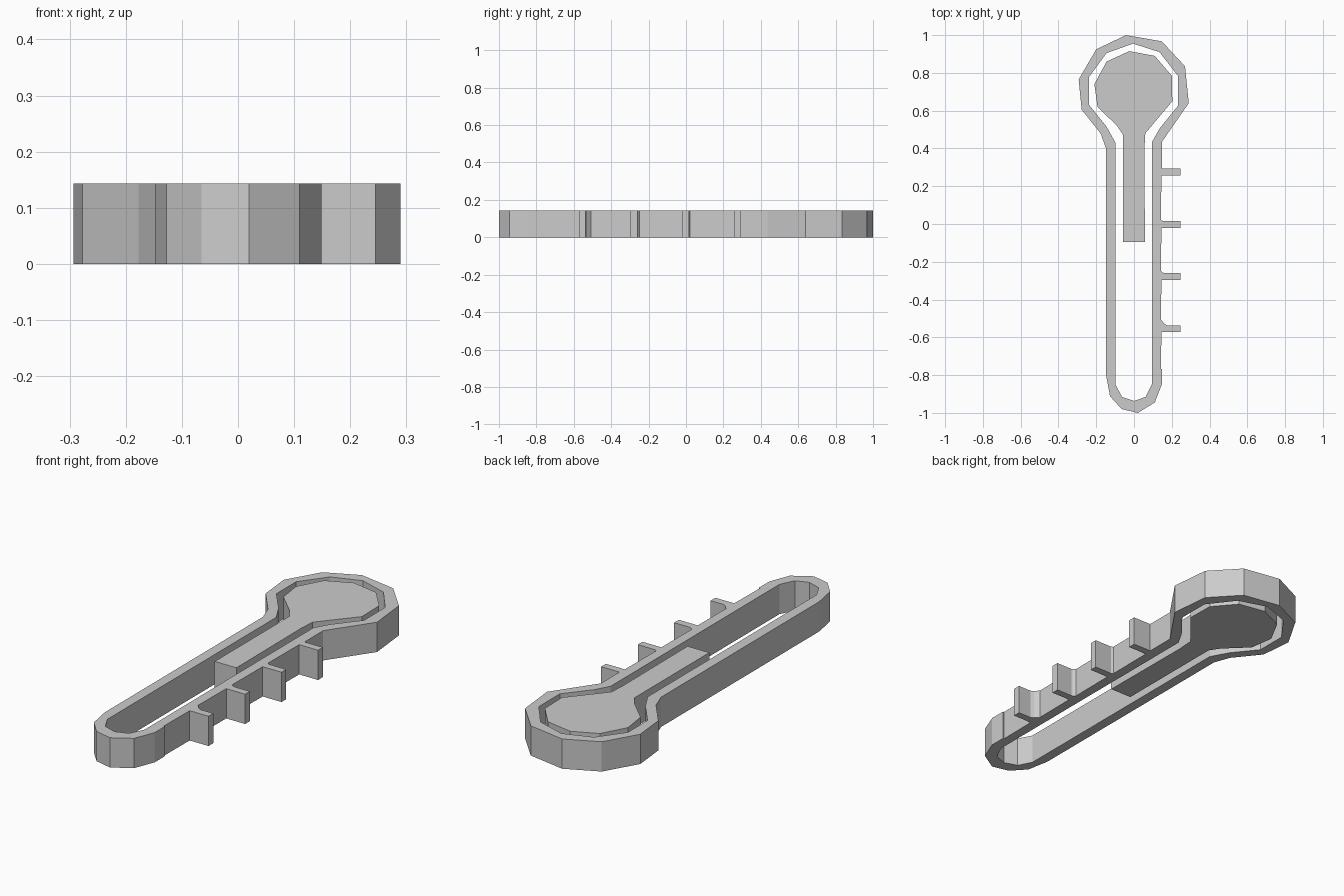
import bpy

HEIGHT = 0.143


def plate(name, *loops):
    """Extrude closed 2D loops into a flat-sided plate; inner loops become holes."""
    curve = bpy.data.curves.new(name, 'CURVE')
    curve.dimensions = '2D'
    curve.fill_mode = 'BOTH'
    curve.extrude = HEIGHT / 2
    for pts in loops:
        spline = curve.splines.new('POLY')
        spline.points.add(len(pts) - 1)
        for p, (x, y) in zip(spline.points, pts):
            p.co = (x, y, 0, 1)
        spline.use_cyclic_u = True
        spline.use_smooth = False
    obj = bpy.data.objects.new(name, curve)
    bpy.context.collection.objects.link(obj)
    bpy.ops.object.select_all(action='DESELECT')
    obj.select_set(True)
    bpy.context.view_layer.objects.active = obj
    bpy.ops.object.convert(target='MESH')
    obj = bpy.context.object
    for v in obj.data.vertices:
        v.co.z += HEIGHT / 2
    for poly in obj.data.polygons:
        poly.use_smooth = False
    return obj


# Scale marks, stepped into the right edge; lower ones have a small fillet
marks = []
for y, fillet in ((0.275, 0), (-0.002, 0.006), (-0.278, 0.012), (-0.555, 0.03)):
    top = y + 0.018
    if fillet:
        marks += [(0.143, top + fillet), (0.147 + fillet / 2, top + fillet / 4),
                  (0.147 + fillet, top)]
    else:
        marks += [(0.148, top)]
    marks += [(0.245, top), (0.245, y - 0.018), (0.145, y - 0.018)]

# Outer casing: glass outline with marks, hollow through the middle
outer = [(-0.148, -0.80), (-0.148, 0.40), (-0.177, 0.48), (-0.277, 0.605),
         (-0.293, 0.765), (-0.20, 0.925), (-0.042, 1.0), (0.147, 0.967),
         (0.27, 0.835), (0.29, 0.64), (0.148, 0.435)]
outer += marks
outer += [(0.143, -0.767), (0.149, -0.767), (0.149, -0.845), (0.11, -0.945),
          (0.02, -1.0), (-0.065, -0.98), (-0.127, -0.912)]
inner = [(-0.098, -0.85), (-0.098, 0.43), (-0.145, 0.515), (-0.237, 0.63),
         (-0.237, 0.78), (-0.145, 0.905), (-0.005, 0.955), (0.135, 0.91),
         (0.232, 0.785), (0.232, 0.625), (0.135, 0.505), (0.096, 0.435),
         (0.096, -0.845), (0.062, -0.915), (0, -0.937), (-0.064, -0.915)]
plate("casing", outer, inner)

# Bulb with its column of fluid
plate("bulb_and_column",
      [(-0.057, -0.095), (-0.057, 0.47), (-0.09, 0.52), (-0.193, 0.62),
       (-0.21, 0.74), (-0.145, 0.86), (-0.025, 0.915), (0.11, 0.89),
       (0.2, 0.785), (0.203, 0.65), (0.06, 0.48), (0.055, 0.395), (0.058, -0.095)])
